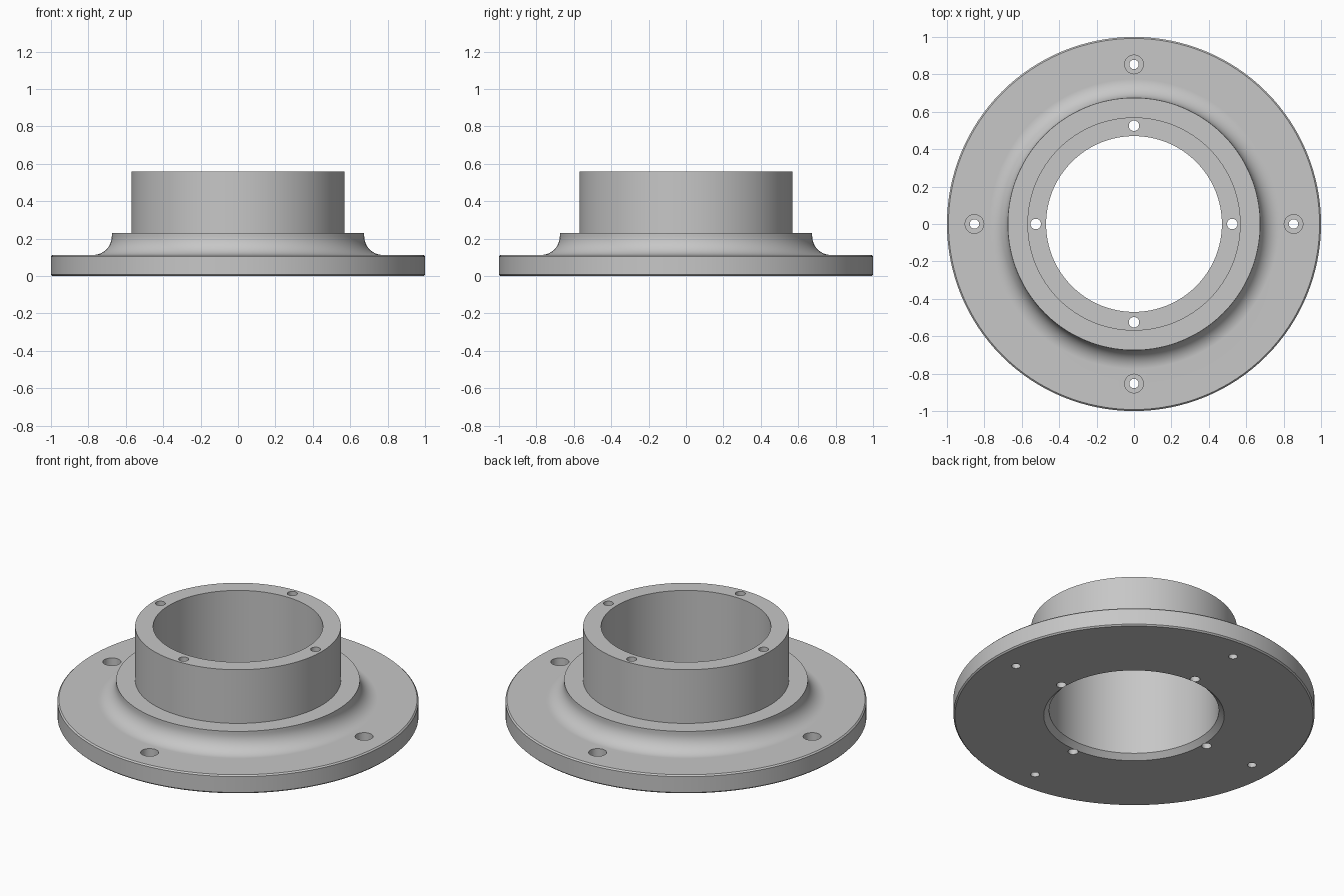
import bpy
import bmesh
from math import pi, sin, cos
from mathutils import Matrix, Vector

cube = bpy.data.objects.get("Cube")
if cube:
    bpy.data.objects.remove(cube, do_unlink=True)

# Material
gray = bpy.data.materials.new("machined gray")
gray.use_nodes = True
color = (0.57, 0.57, 0.57, 1)
gray.diffuse_color = color
gray.node_tree.nodes["Principled BSDF"].inputs["Base Color"].default_value = color


def lathe(profile, steps, closed):
    """Revolve an (r, z) profile round the z axis."""
    bm = bmesh.new()
    verts = [bm.verts.new((r, 0, z)) for r, z in profile]
    pairs = list(zip(verts, verts[1:]))
    if closed:
        pairs.append((verts[-1], verts[0]))
    edges = [bm.edges.new(p) for p in pairs]
    bmesh.ops.spin(bm, geom=verts + edges, cent=(0, 0, 0), axis=(0, 0, 1),
                   angle=2 * pi, steps=steps, use_duplicate=False)
    bmesh.ops.remove_doubles(bm, verts=bm.verts, dist=1e-5)
    bmesh.ops.recalc_face_normals(bm, faces=bm.faces)
    return bm


def make_object(name, bm):
    mesh = bpy.data.meshes.new(name)
    bm.to_mesh(mesh)
    bm.free()
    mesh.materials.append(gray)
    obj = bpy.data.objects.new(name, mesh)
    bpy.context.collection.objects.link(obj)
    return obj


def hole_ring(name, profile, radius):
    """Four hole cutters spaced evenly on a bolt circle."""
    bm = lathe(profile, 32, False)
    bmesh.ops.translate(bm, verts=bm.verts, vec=Vector((radius, 0, 0)))
    first = bm.verts[:] + bm.edges[:] + bm.faces[:]
    for i in range(1, 4):
        copy = bmesh.ops.duplicate(bm, geom=first)["geom"]
        bmesh.ops.rotate(bm, cent=(0, 0, 0), matrix=Matrix.Rotation(i * pi / 2, 3, 'Z'),
                         verts=[g for g in copy if isinstance(g, bmesh.types.BMVert)])
    obj = make_object(name, bm)
    obj.hide_render = True
    return obj


# Flange section: bore, collar, shoulder, fillet, plate
BORE, COLLAR, SHOULDER = 0.47, 0.57, 0.675
PLATE_TOP, STEP, TOP = 0.113, 0.23, 0.558
FILLET, CHAMFER, EDGE = 0.1, 0.03, 0.008

profile = [(BORE, CHAMFER), (BORE, TOP), (COLLAR, TOP), (COLLAR, STEP), (SHOULDER, STEP)]
for i in range(13):
    a = pi + i * pi / 24
    profile.append((SHOULDER + FILLET + FILLET * cos(a), PLATE_TOP + FILLET + FILLET * sin(a)))
profile += [(1 - EDGE, PLATE_TOP), (1, PLATE_TOP - EDGE), (1, EDGE), (1 - EDGE, 0),
            (BORE + CHAMFER, 0)]
flange = make_object("flanged_collar", lathe(profile, 128, True))

# Counterbored plate holes and plain holes down through the collar
cutters = [
    hole_ring("plate_hole_cutter", [(0, -0.1), (0.025, -0.1), (0.025, 0.05),
                                    (0.05, 0.05), (0.05, 0.2), (0, 0.2)], 0.853),
    hole_ring("collar_hole_cutter", [(0, -0.1), (0.028, -0.1), (0.028, 0.7), (0, 0.7)], 0.525),
]
bpy.ops.object.select_all(action='DESELECT')
flange.select_set(True)
bpy.context.view_layer.objects.active = flange
for cutter in cutters:
    mod = flange.modifiers.new("holes", 'BOOLEAN')
    mod.operation = 'DIFFERENCE'
    mod.solver = 'EXACT'
    mod.object = cutter
    bpy.ops.object.modifier_apply(modifier=mod.name)
    bpy.data.objects.remove(cutter, do_unlink=True)

# Smooth round walls, crisp rims
bpy.ops.object.shade_smooth_by_angle(angle=pi / 6)
weighted = flange.modifiers.new("weighted_normals", 'WEIGHTED_NORMAL')
weighted.keep_sharp = True
